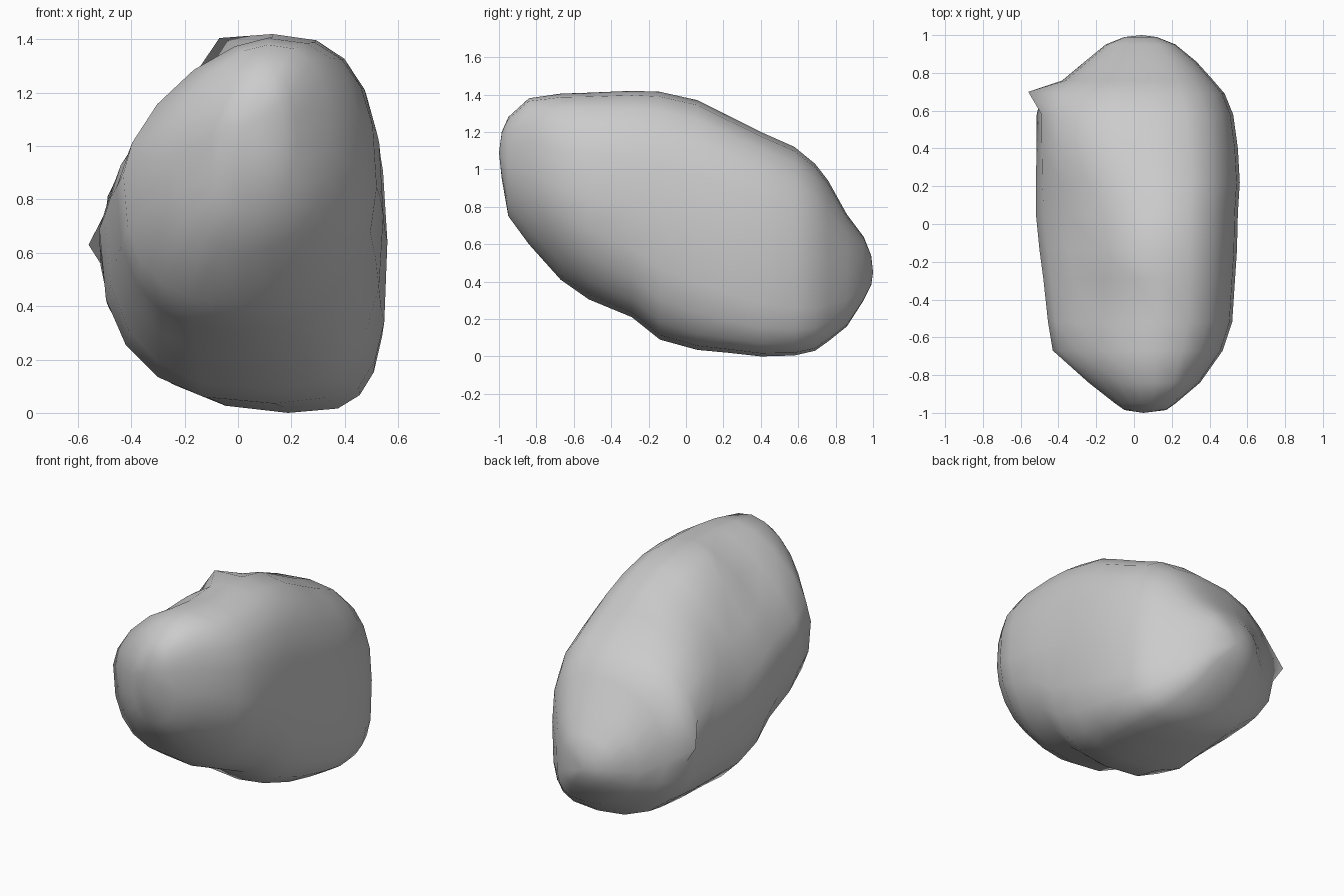
import bpy, bmesh, math
from mathutils import Vector

if "Cube" in bpy.data.objects:
    bpy.data.objects.remove(bpy.data.objects["Cube"])

# Stations along the boulder: y, top z, bottom z, left x, right x
STATIONS = [
    (-0.985, 1.20, 0.95, -0.05, 0.17),
    (-0.95, 1.28, 0.75, -0.10, 0.22),
    (-0.84, 1.38, 0.60, -0.24, 0.35),
    (-0.67, 1.405, 0.41, -0.43, 0.47),
    (-0.52, 1.41, 0.305, -0.455, 0.52),
    (-0.29, 1.42, 0.21, -0.48, 0.535),
    (-0.14, 1.415, 0.09, -0.50, 0.545),
    (0.06, 1.37, 0.035, -0.52, 0.55),
    (0.22, 1.29, 0.02, -0.52, 0.56),
    (0.40, 1.20, 0.00, -0.515, 0.55),
    (0.58, 1.12, 0.005, -0.515, 0.525),
    (0.69, 1.03, 0.03, -0.49, 0.48),
    (0.76, 0.94, 0.08, -0.38, 0.42),
    (0.86, 0.76, 0.16, -0.26, 0.33),
    (0.95, 0.64, 0.30, -0.15, 0.22),
    (0.99, 0.54, 0.38, -0.05, 0.12),
]
SEGMENTS = 20


def blend(y, a, b, y0, y1):
    t = min(max((y - y0) / (y1 - y0), 0), 1)
    return a + (b - a) * t


def section(y, top, bottom, left, right):
    """Lopsided superellipse whose four corners change along the boulder."""
    points = []
    w, mid = right - left, bottom + 0.49 * (top - bottom)
    upper_left = blend(y, 1.75, 1.47, -0.85, -0.55) if y < 0.1 else blend(y, 1.45, 2.4, 0.1, 0.42)
    upper_right = 2.6
    lower_left = blend(y, 2.6, 1.95, 0.05, 0.55)
    lower_right = blend(y, 1.9, 3.7, -0.6, 0.5)
    low_apex = left + w * blend(y, 0.48, 0.66, -0.6, 0.3)
    top_apex = left + w * 0.60
    for i in range(SEGMENTS):
        a = 2 * math.pi * i / SEGMENTS
        c, s = math.cos(a), math.sin(a)
        upper, rightward = s >= 0, c >= 0
        if upper:
            n, apex = (upper_right if rightward else upper_left), top_apex
        else:
            n, apex = (lower_right if rightward else lower_left), low_apex
        rx = right - apex if rightward else apex - left
        rz = top - mid if upper else mid - bottom
        x = apex + math.copysign(abs(c) ** (2 / n), c) * rx
        z = mid + math.copysign(abs(s) ** (2 / n), s) * rz
        points.append(Vector((x, y, z)))
    return points


# Boulder body lofted through the stations
bm = bmesh.new()
rings = [[bm.verts.new(p) for p in section(*st)] for st in STATIONS]
for r0, r1 in zip(rings, rings[1:]):
    for i in range(SEGMENTS):
        j = (i + 1) % SEGMENTS
        bm.faces.new((r0[i], r0[j], r1[j], r1[i]))
for ring, tip in ((rings[0], (0.05, -1.0, 1.09)), (rings[-1], (0.04, 1.0, 0.45))):
    v = bm.verts.new(tip)
    for i in range(SEGMENTS):
        bm.faces.new((ring[i], ring[(i + 1) % SEGMENTS], v))

# Chipped points: left rear spur and the bump on the crown
for target in ((-0.56, 0.70, 0.63), (-0.07, -0.14, 1.405)):
    t = Vector(target)
    min(bm.verts, key=lambda v: (v.co - t).length).co = t

bmesh.ops.recalc_face_normals(bm, faces=bm.faces)
for f in bm.faces:
    f.smooth = True
mesh = bpy.data.meshes.new("boulder")
bm.to_mesh(mesh)
bm.free()
boulder = bpy.data.objects.new("boulder", mesh)
bpy.context.collection.objects.link(boulder)
